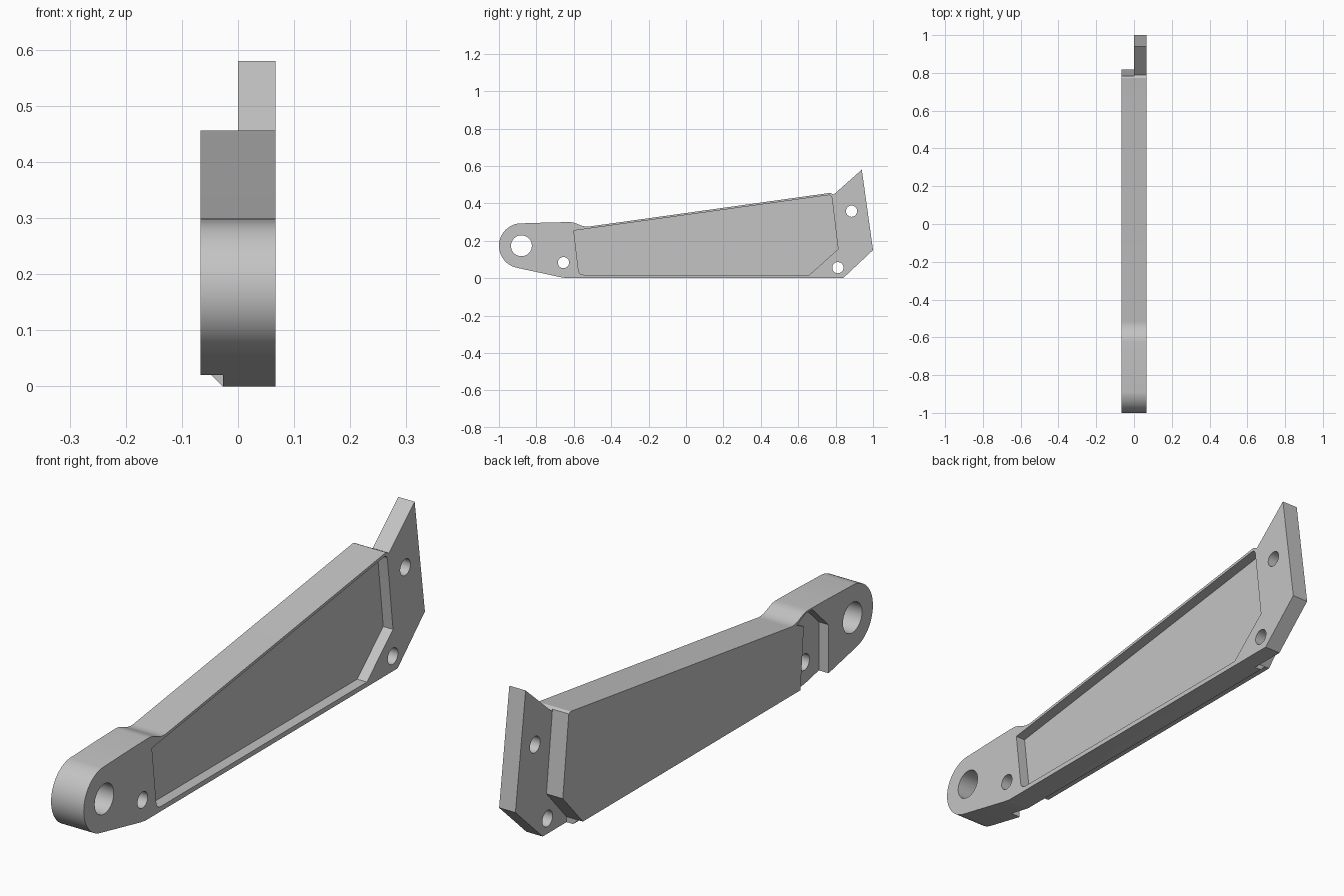
import bpy, bmesh, math
from mathutils import Vector

cube = bpy.data.objects.get("Cube")
if cube:
    bpy.data.objects.remove(cube, do_unlink=True)

HALF = 0.067     # half of the full thickness
STEP = 0.027     # level of the pocket floors
OUT = 0.1        # cutters reach past the surface
BOSS = (-0.88, 0.173)

grey = bpy.data.materials.new("light_grey")
grey.use_nodes = True
colour = (0.55, 0.55, 0.55, 1)
grey.diffuse_color = colour
grey.node_tree.nodes["Principled BSDF"].inputs["Base Color"].default_value = colour


def arc(centre, radius, start, end, count):
    """Points on an arc in the side plane, angles in degrees."""
    angles = [math.radians(start + (end - start) * i / count) for i in range(count + 1)]
    return [(centre[0] + radius * math.cos(a), centre[1] + radius * math.sin(a)) for a in angles]


def rounded(points, radii, steps=6):
    """Round chosen corners; radii maps corner index to setback length."""
    result = []
    for i, point in enumerate(points):
        if i not in radii:
            result.append(point)
            continue
        p = Vector(point)
        a = p + (Vector(points[i - 1]) - p).normalized() * radii[i]
        b = p + (Vector(points[(i + 1) % len(points)]) - p).normalized() * radii[i]
        for k in range(steps + 1):
            t = k / steps
            result.append(tuple(a * (1 - t) ** 2 + p * 2 * t * (1 - t) + b * t * t))
    return result


def prism(name, points, low, high, along="x"):
    """Extrude a profile: (y, z) along x, or (x, z) along y."""
    bm = bmesh.new()
    place = (lambda p: (low, p[0], p[1])) if along == "x" else (lambda p: (p[0], low, p[1]))
    face = bm.faces.new([bm.verts.new(place(p)) for p in points])
    grown = bmesh.ops.extrude_face_region(bm, geom=[face])
    shift = (high - low, 0, 0) if along == "x" else (0, high - low, 0)
    bmesh.ops.translate(bm, vec=shift, verts=[v for v in grown["geom"] if isinstance(v, bmesh.types.BMVert)])
    bmesh.ops.recalc_face_normals(bm, faces=bm.faces)
    mesh = bpy.data.meshes.new(name)
    bm.to_mesh(mesh)
    bm.free()
    mesh.materials.append(grey)
    obj = bpy.data.objects.new(name, mesh)
    bpy.context.collection.objects.link(obj)
    return obj


def cut(target, cutter):
    """Subtract the cutter, then discard it."""
    cutter.hide_render = True
    mod = target.modifiers.new("cut", "BOOLEAN")
    mod.operation = "DIFFERENCE"
    mod.solver = "EXACT"
    mod.object = cutter
    bpy.context.view_layer.objects.active = target
    bpy.ops.object.modifier_apply(modifier=mod.name)
    bpy.data.objects.remove(cutter, do_unlink=True)


# Side outline: rounded boss, long tapering body and flared tail
outline = arc(BOSS, 0.12, 95, 257, 32) + rounded(
    [(-0.67, 0.005), (-0.64, 0), (0.84, 0), (1.0, 0.15), (0.94, 0.58),
     (0.79, 0.447), (0.772, 0.456), (-0.54, 0.273), (-0.605, 0.3), (-0.72, 0.298)],
    {7: 0.025, 8: 0.02})
arm = prism("arm", outline, -HALF, HALF)

# Shallow recess on the left face
recess = rounded([(-0.6, 0.254), (-0.572, 0.018), (0.66, 0.018), (0.813, 0.155), (0.778, 0.446)],
                 {1: 0.025, 4: 0.02})
cut(arm, prism("recess_cutter", recess, STEP, OUT))

# Thin tail plate: clear the right half beyond the raised panel
tail_gap = [(0.752, 0.7), (0.784, 0.44), (0.818, 0.15), (0.7, 0.02), (0.7, -OUT), (1.1, -OUT), (1.1, 0.7)]
cut(arm, prism("tail_cutter", tail_gap, -OUT, 0))

# Slot between the boss and the raised panel on the right face
slot = [(-0.74, -OUT), (-0.74, 0.2), (-0.645, 0.293), (-0.605, 0.293),
        (-0.555, 0.268), (-0.595, 0.25), (-0.575, 0.02), (-0.575, -OUT)]
cut(arm, prism("slot_cutter", slot, -OUT, -STEP))

# Stepped underside of the raised panel, with a chamfered ledge
ledge = [(-OUT, 0.02), (-0.047, 0.02), (-STEP, 0), (-STEP, -OUT), (-OUT, -OUT)]
cut(arm, prism("ledge_cutter", ledge, -0.58, 0.71, "y"))

# Through holes: pivot and three fasteners
holes = [(BOSS, 0.056), ((-0.655, 0.083), 0.03), ((0.812, 0.056), 0.03), ((0.885, 0.358), 0.03)]
for centre, radius in holes:
    cut(arm, prism("hole_cutter", arc(centre, radius, 0, 348.75, 31), -OUT, OUT))

# Smooth curves, crisp edges
bpy.ops.object.select_all(action="DESELECT")
arm.select_set(True)
bpy.context.view_layer.objects.active = arm
bpy.ops.object.shade_smooth_by_angle(angle=math.radians(20))
